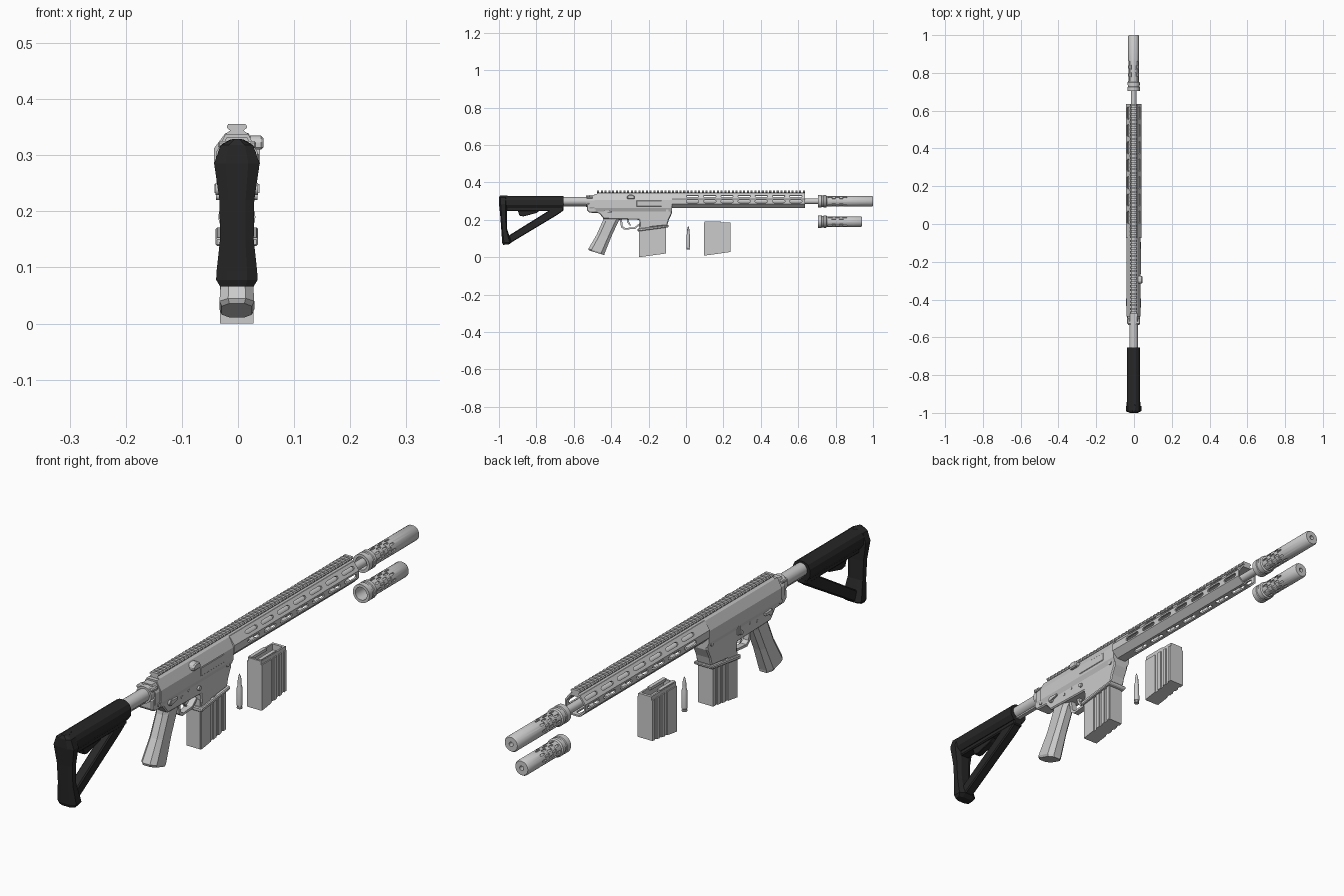
import bpy, bmesh, math
from mathutils import Vector

if "Cube" in bpy.data.objects:
    bpy.data.objects.remove(bpy.data.objects["Cube"])

BLACK = bpy.data.materials.new("black_polymer")
BLACK.diffuse_color = (0.02, 0.02, 0.02, 1)
BLACK.use_nodes = True
BLACK.node_tree.nodes["Principled BSDF"].inputs["Base Color"].default_value = BLACK.diffuse_color
AX = 0.299          # bore height


def loft(bm, rings, closed=False):
    vs = [[bm.verts.new(p) for p in r] for r in rings]
    for a, b in zip(vs, vs[1:] + (vs[:1] if closed else [])):
        n = len(a)
        for i in range(n):
            bm.faces.new((a[i], a[(i + 1) % n], b[(i + 1) % n], b[i]))
    if not closed:
        bm.faces.new(vs[0][::-1])
        bm.faces.new(vs[-1])


def finish(name, bm, bevel=0, mat=None, smooth=False):
    bmesh.ops.recalc_face_normals(bm, faces=bm.faces)
    me = bpy.data.meshes.new(name)
    bm.to_mesh(me)
    bm.free()
    ob = bpy.data.objects.new(name, me)
    bpy.context.collection.objects.link(ob)
    if smooth:
        me.shade_smooth()
        me.set_sharp_from_angle(angle=math.radians(35))
    if bevel:
        m = ob.modifiers.new("bevel", 'BEVEL')
        m.width, m.segments, m.limit_method = bevel, 1, 'ANGLE'
    if mat:
        me.materials.append(mat)
    return ob


def prisms(name, parts, axis='x', **kw):
    """parts: (profile, start, end); profile is (y,z) for axis x, (x,z) for axis y"""
    bm = bmesh.new()
    for pts, a, b in parts:
        loft(bm, [[(t, p, q) if axis == 'x' else (p, t, q) for p, q in pts] for t in (a, b)])
    return finish(name, bm, **kw)


def lathe(name, prof, centre, axis='y', n=20, closed=False):
    """prof: (distance along axis, radius)"""
    bm, c = bmesh.new(), Vector(centre)
    rings = []
    for d, r in prof:
        ring = []
        for i in range(n):
            a = 2 * math.pi * i / n
            u, v = r * math.cos(a), r * math.sin(a)
            ring.append(c + Vector({'x': (d, u, v), 'y': (u, d, v), 'z': (u, v, d)}[axis]))
        rings.append(ring)
    loft(bm, rings, closed)
    return finish(name, bm, smooth=True)


def sections(name, secs, **kw):
    """secs: (y0, z0, y1, z1, half width) chamfered slices"""
    shape = [(0, .5), (.2, 1), (.8, 1), (1, .5), (1, -.5), (.8, -1), (.2, -1), (0, -.5)]
    bm = bmesh.new()
    loft(bm, [[(w * s, y0 + (y1 - y0) * u, z0 + (z1 - z0) * u) for u, s in shape]
              for y0, z0, y1, z1, w in secs])
    return finish(name, bm, **kw)


def rect(a0, a1, b0, b1):
    return [(a0, b0), (a1, b0), (a1, b1), (a0, b1)]


def mirror(half):
    return half + [(-x, z) for x, z in reversed(half)]


def slot(bm, y, x, z, nrm, length, height, depth):
    """rounded cutter sunk into a face at (x,z) with outward normal nrm"""
    n = Vector((nrm[0], 0, nrm[1])).normalized()
    t = n.cross(Vector((0, 1, 0)))
    l, h = length / 2, height / 2
    prof = [(-l, -h / 2), (-l + h, -h), (l - h, -h), (l, -h / 2), (l, h / 2), (l - h, h), (-l + h, h), (-l, h / 2)]
    loft(bm, [[Vector((x, y + p, z)) + t * q + n * d for p, q in prof] for d in (-depth, .012)])


def cut(ob, bm):
    cutter = finish("cutter", bm)
    cutter.hide_render = True
    m = ob.modifiers.new("cut", 'BOOLEAN')
    m.object, m.operation, m.solver = cutter, 'DIFFERENCE', 'EXACT'
    me = bpy.data.meshes.new_from_object(ob.evaluated_get(bpy.context.evaluated_depsgraph_get()))
    ob.modifiers.clear()
    ob.data = me
    bpy.data.objects.remove(cutter)


# Handguard with slots
half = [(.018, .262), (.041, .285), (.041, .312), (.02, .34)]
outer = mirror(half)
inner = [(x * .84, AX + (z - AX) * .84) for x, z in outer]
bm = bmesh.new()
loft(bm, [[(x, y, z) for x, z in r] for r, y in
          ((outer, -.075), (outer, .635), (inner, .635), (inner, -.075))], closed=True)
handguard = finish("handguard", bm)
bm = bmesh.new()
for i in range(7):
    y = .035 + i * .092
    slot(bm, y, 0, .262, (0, -1), .066, .016, .012)
    for s in (-1, 1):
        slot(bm, y, s * .041, .2985, (s, 0), .066, .015, .012)
        slot(bm, y, s * .0305, .326, (s * 28, 21), .066, .013, .012)
cut(handguard, bm)

# Top rail: base and teeth
prisms("rail_base", [(mirror([(.02, .333), (.02, .338), (.012, .344), (.012, .347)]), -.475, .635)], 'y')
tooth = mirror([(.012, .344), (.018, .349), (.018, .352), (.015, .356)])
prisms("rail_teeth", [(tooth, -.475 + i * .02, -.464 + i * .02) for i in range(55)] + [(tooth, .625, .635)], 'y')

# Barrel
lathe("barrel", [(-.08, .02), (.05, .02), (.1, .015), (.74, .015)], (0, 0, AX))


# Suppressors: fitted one and a loose shorter one
def suppressor(name, length, z):
    L = length
    ob = lathe(name, [(0, .033), (.02, .033), (.022, .03), (.03, .03), (.032, .033), (.044, .033), (.048, .0285),
                      (L - .005, .0285), (L, .025), (L, .008), (.06, .008), (.06, .023), (0, .023)],
               (0, .705, z), n=24, closed=True)
    c = bmesh.new()
    for row in range(5):
        for k in range(8):
            a = 2 * math.pi * (k + row % 2 / 2) / 8
            d = (math.cos(a), math.sin(a))
            slot(c, .77 + row * .02, d[0] * .0285, z + d[1] * .0285, d, .024, .007, .005)
    cut(ob, c)


suppressor("suppressor", .295, AX)
suppressor("spare_suppressor", .235, .19)

# Upper receiver
up = mirror([(.03, .245), (.037, .262), (.037, .305), (.02, .338)])
prisms("upper_receiver", [(up, -.49, -.075)], 'y')
prisms("upper_receiver_rear", [([(x * .9, AX + (z - AX) * .85) for x, z in up], -.515, -.49)], 'y')
prisms("charging_handle", [(rect(-.53, -.5, .313, .325), -.034, .034)], bevel=.003)
prisms("case_deflector", [([(-.315, .31), (-.275, .31), (-.275, .327), (-.285, .335), (-.305, .335), (-.315, .327)],
                           .02, .047)], bevel=.004)
prisms("ejection_cover", [(rect(-.265, -.13, .272, .303), .03, .039)], bevel=.002)

# Lower receiver with magazine well
prisms("lower_receiver", [([(-.53, .285), (-.53, .25), (-.515, .238), (-.465, .236), (-.44, .205), (-.25, .2),
                            (-.245, .155), (-.1, .17), (-.092, .2), (-.075, .235), (-.075, .26), (-.5, .265),
                            (-.505, .29)], -.03, .03)], bevel=.004)
prisms("magazine_well_flare", [([(-.258, .138), (-.095, .16), (-.092, .172), (-.258, .153)], -.038, .038)], bevel=.003)

# Pins and controls on both sides
for name, y, z, r, w in (("rear_pin", -.49, .255, .009, .034), ("front_pin", -.1, .25, .008, .034),
                         ("safety_pivot", -.43, .24, .011, .038), ("trigger_pin", -.36, .232, .005, .032),
                         ("hammer_pin", -.32, .24, .005, .032), ("magazine_release", -.265, .228, .008, .037)):
    lathe(name, [(-w, r), (w, r)], (0, y, z), 'x', 12)
prisms("safety_lever", [([(-.435, .233), (-.395, .24), (-.395, .248), (-.435, .249)], s * .033, s * .04) for s in (-1, 1)])
prisms("bolt_catch", [(rect(-.262, -.245, .225, .262), -.036, -.028)], bevel=.002)

# Trigger and guard
prisms("trigger_guard", [([(-.355, .205), (-.347, .16), (-.33, .147), (-.27, .152), (-.248, .172), (-.248, .182),
                           (-.275, .16), (-.325, .156), (-.338, .166), (-.343, .205)], -.011, .011)])
prisms("trigger", [([(-.318, .21), (-.315, .188), (-.3, .168), (-.294, .17), (-.305, .19), (-.302, .21)], -.006, .006)])

# Pistol grip
sections("pistol_grip", [(-.44, .222, -.345, .212, .023), (-.445, .195, -.362, .19, .025),
                         (-.478, .12, -.4, .108, .026), (-.522, .045, -.435, .02, .031),
                         (-.519, .036, -.437, .011, .027)])


# Magazines: fitted one and a loose one
def magazine(name, dy, dz):
    def sl(y):
        return (y + .25) * .14
    def panel(a, b, top, w):
        return ([(a + dy, sl(a) + dz), (b + dy, sl(b) + dz), (b + dy, top + dz), (a + dy, top + dz)], -w, w)
    ob = prisms(name, [panel(-.25, -.108, .178, .026)])
    c = bmesh.new()
    loft(c, [[(x, y + dy, z + dz) for x, y in rect(-.02, .02, -.243, -.118)] for z in (.15, .2)])
    cut(ob, c)
    spans = [(-.249, -.195), (-.18, -.163), (-.15, -.135), (-.122, -.109)]
    for s in (-1, 1):
        bands = [panel(a, b, .165, 1)[0] for a, b in spans]
        prisms(name + "_ribs", [(p, s * .024, s * .03) for p in bands])
    prisms(name + "_lips", [(rect(-.248 + dy, -.16 + dy, .172 + dz, .182 + dz), s * .012, s * .025) for s in (-1, 1)])


magazine("magazine", 0, 0)
magazine("spare_magazine", .346, .008)

# Loose cartridge
lathe("cartridge", [(0, .009), (.003, .01), (.005, .008), (.009, .008), (.011, .01), (.075, .0095), (.084, .0065),
                    (.094, .0065), (.105, .006), (.117, .0035), (.124, .0006)], (0, .012, .042), 'z', 16)

# Buffer tube and locking ring
lathe("buffer_tube", [(-.9, .023), (-.5, .023)], (0, 0, AX))
lathe("locking_ring", [(-.535, .03), (-.51, .03)], (0, 0, AX), n=16)
prisms("tube_keel", [(rect(-.66, -.535, .272, .285), -.008, .008)])

# Shoulder stock
prisms("stock_shell", [(mirror([(.022, .262), (.034, .28), (.034, .305), (.026, .32), (.012, .328)]), -.975, -.655)],
       'y', mat=BLACK)
prisms("stock_frame", [(rect(-.965, -.655, .246, .275), -.019, .019),
                       ([(-.655, .272), (-.655, .25), (-.69, .225), (-.935, .078), (-.96, .08), (-.96, .108),
                         (-.735, .248), (-.75, .272)], -.018, .018)], mat=BLACK, bevel=.004)
prisms("stock_lever", [([(-.9, .25), (-.89, .222), (-.87, .218), (-.8, .236), (-.78, .25)], -.012, .012)],
       mat=BLACK, bevel=.002)
sections("butt_pad", [(-.978, .066, -.948, .068, .03), (-.983, .078, -.932, .078, .037),
                      (-.984, .095, -.938, .095, .036), (-.988, .15, -.956, .15, .03),
                      (-.993, .22, -.958, .22, .031), (-1, .285, -.955, .285, .0405),
                      (-1, .318, -.955, .318, .029), (-.995, .329, -.955, .329, .008)], mat=BLACK)

# Centre the overall width
for ob in bpy.data.objects:
    ob.location.x -= .002
